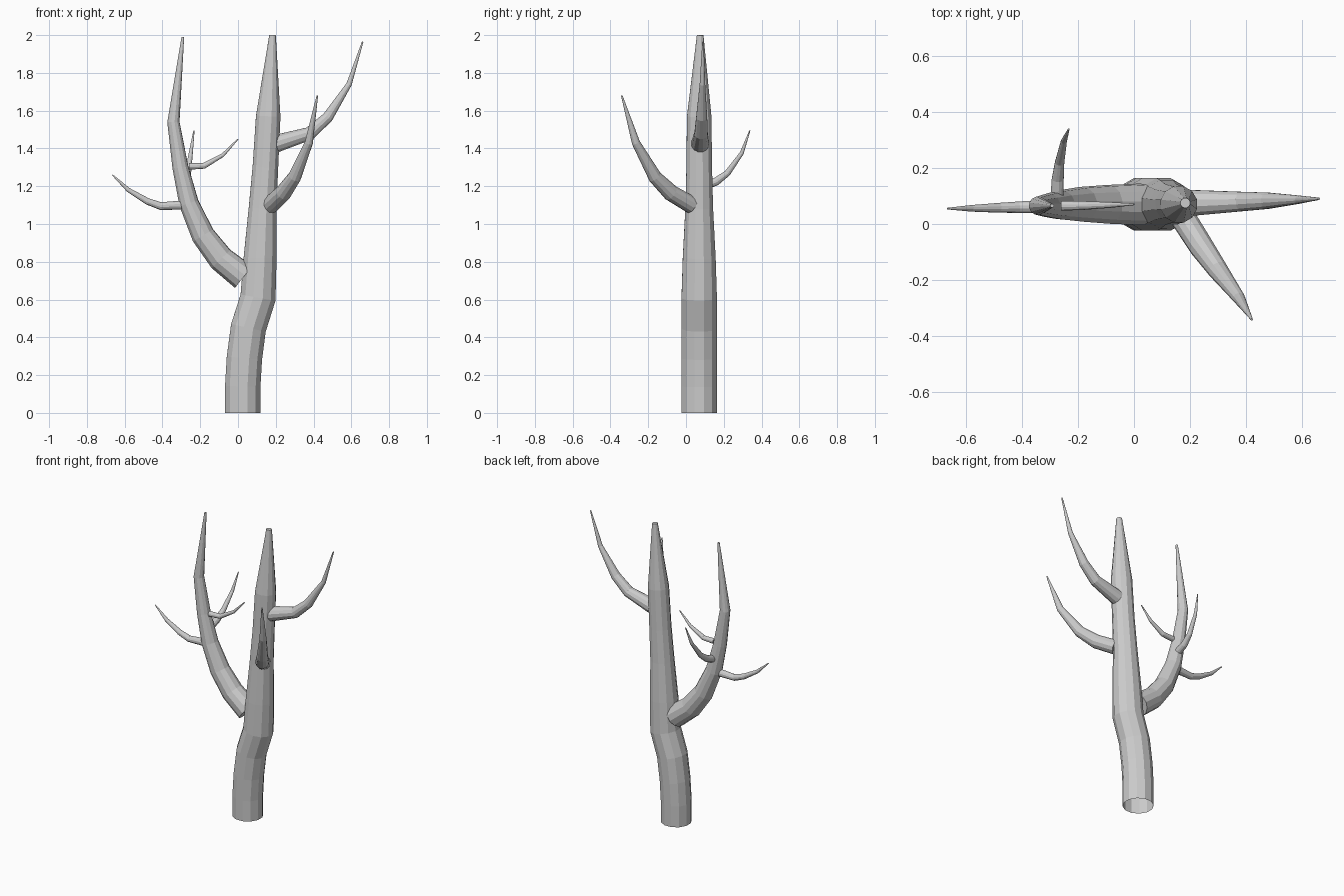
import bpy
import bmesh
import math
from mathutils import Vector

if "Cube" in bpy.data.objects:
    bpy.data.objects.remove(bpy.data.objects["Cube"], do_unlink=True)

# Single bark colour
bark = bpy.data.materials.new("bark_grey")
bark.use_nodes = True
GREY = (0.6, 0.6, 0.6, 1)
bark.diffuse_color = GREY
bark.node_tree.nodes["Principled BSDF"].inputs["Base Color"].default_value = GREY


def limb(name, path, sides=12, cap_start=True):
    """Tapered faceted tube through (x, y, z, radius) stations."""
    points = [Vector(p[:3]) for p in path]
    bm = bmesh.new()
    rings = []
    last = len(points) - 1
    tangent = (points[1] - points[0]).normalized()
    side = tangent.orthogonal().normalized()
    for i, p in enumerate(points):
        before = (p - points[max(i - 1, 0)]).normalized()
        after = (points[min(i + 1, last)] - p).normalized()
        tangent = (before + after).normalized()
        # carry the frame along so the facets do not twist
        side = (side - tangent * side.dot(tangent)).normalized()
        other = tangent.cross(side)
        ring = []
        for k in range(sides):
            a = math.tau * k / sides
            offset = side * math.cos(a) + other * math.sin(a)
            ring.append(bm.verts.new(p + offset * path[i][3]))
        rings.append(ring)
    for low, high in zip(rings, rings[1:]):
        for k in range(sides):
            n = (k + 1) % sides
            bm.faces.new((low[k], low[n], high[n], high[k]))
    bm.faces.new(rings[-1])
    if cap_start:
        bm.faces.new(rings[0][::-1])
    mesh = bpy.data.meshes.new(name)
    bm.to_mesh(mesh)
    bm.free()
    mesh.materials.append(bark)
    obj = bpy.data.objects.new(name, mesh)
    bpy.context.collection.objects.link(obj)
    return obj


# Trunk, open at the foot
limb("trunk", [
    (.025, .07, 0, .097), (.025, .07, .14, .097), (.034, .07, .29, .097),
    (.055, .07, .45, .097), (.106, .07, .61, .097), (.117, .07, .82, .09),
    (.13, .07, 1.08, .076), (.145, .07, 1.3, .07), (.16, .07, 1.57, .067),
    (.183, .075, 2, .018)], cap_start=False)

# Large side limb and the three trunk branches
limb("left_limb", [
    (.03, .07, .72, .075), (-.09, .07, .815, .07), (-.185, .07, .94, .063),
    (-.26, .068, 1.11, .053), (-.305, .066, 1.3, .043),
    (-.342, .065, 1.54, .033), (-.292, .065, 1.99, .007)])
limb("right_branch", [
    (.2, .075, 1.425, .048), (.38, .08, 1.48, .036), (.475, .083, 1.565, .03),
    (.588, .087, 1.74, .015), (.66, .09, 1.965, .004)])
limb("front_branch", [
    (.17, .03, 1.1, .046), (.24, -.08, 1.165, .044), (.3, -.165, 1.25, .036),
    (.375, -.265, 1.43, .022), (.42, -.34, 1.68, .004)])

# Twigs on the large limb
limb("outer_twig", [
    (-.3, .063, 1.1, .025), (-.41, .06, 1.095, .021), (-.48, .058, 1.12, .018),
    (-.58, .056, 1.18, .012), (-.665, .055, 1.26, .003)])
limb("inner_twig", [
    (-.26, .065, 1.305, .018), (-.18, .066, 1.308, .016),
    (-.08, .068, 1.365, .01), (0, .07, 1.45, .003)])
limb("back_twig", [
    (-.275, .09, 1.2, .024), (-.272, .16, 1.225, .022), (-.265, .22, 1.27, .017),
    (-.25, .295, 1.375, .011), (-.233, .338, 1.495, .003)])
